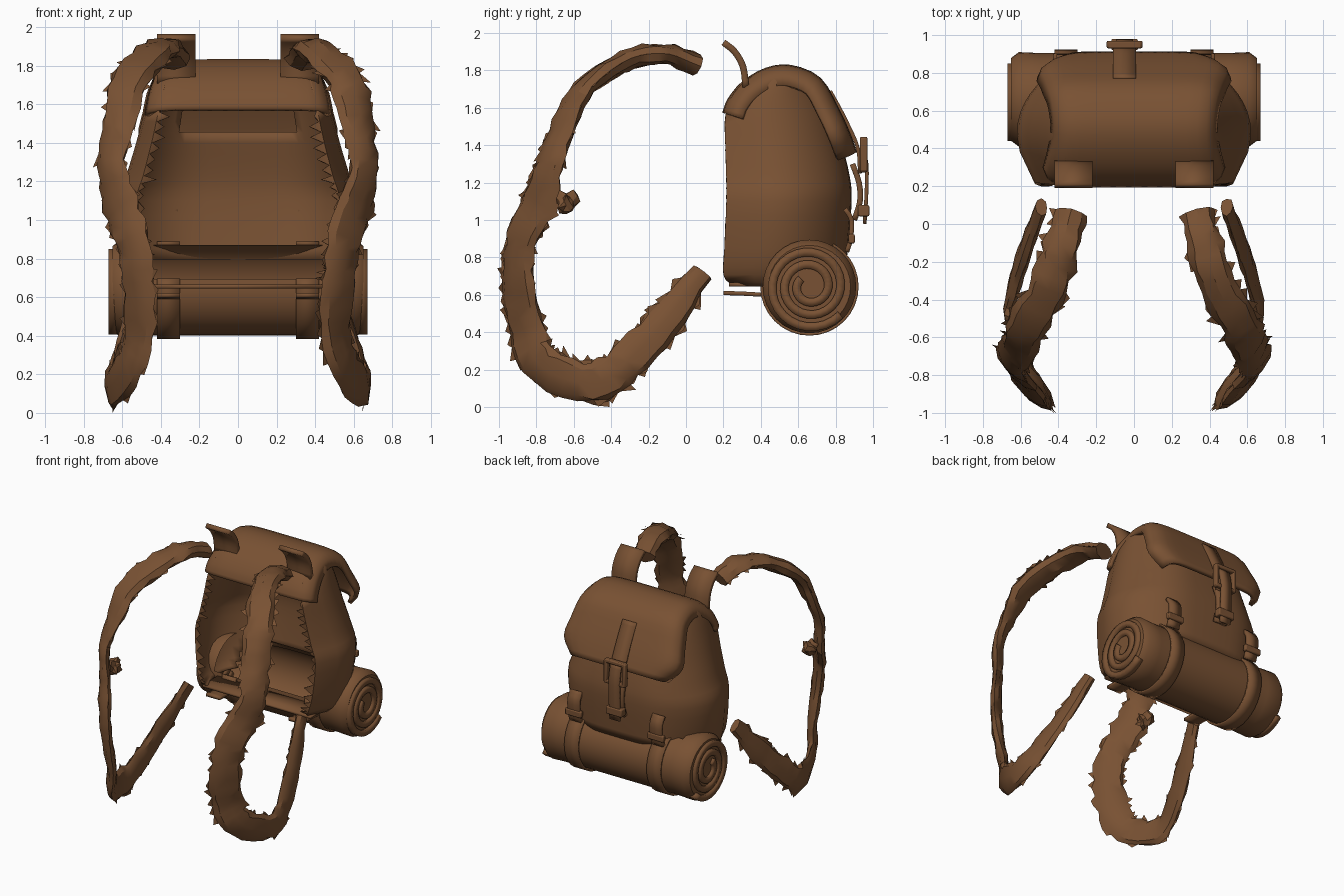
import bpy, bmesh, math, random
from mathutils import Vector

random.seed(4)
if "Cube" in bpy.data.objects:
    bpy.data.objects.remove(bpy.data.objects["Cube"], do_unlink=True)

COLOR = (0.19, 0.083, 0.033, 1)
leather = bpy.data.materials.new("brown_leather")
leather.use_nodes = True
leather.diffuse_color = COLOR
bsdf = next(n for n in leather.node_tree.nodes if n.type == 'BSDF_PRINCIPLED')
bsdf.inputs["Base Color"].default_value = COLOR
bsdf.inputs["Roughness"].default_value = 0.9


def finish(name, bm, thick=0, angle=35, bevel=0):
    """Turn a bmesh into a named, shaded object."""
    bmesh.ops.recalc_face_normals(bm, faces=bm.faces)
    mesh = bpy.data.meshes.new(name)
    bm.to_mesh(mesh)
    bm.free()
    mesh.materials.append(leather)
    obj = bpy.data.objects.new(name, mesh)
    bpy.context.collection.objects.link(obj)
    if thick:
        mod = obj.modifiers.new("thickness", 'SOLIDIFY')
        mod.thickness, mod.offset = thick, 0
    if bevel:
        mod = obj.modifiers.new("soft_edges", 'BEVEL')
        mod.width, mod.segments = bevel, 2
    bpy.ops.object.select_all(action='DESELECT')
    obj.select_set(True)
    bpy.context.view_layer.objects.active = obj
    bpy.ops.object.shade_smooth_by_angle(angle=math.radians(angle))


def loft(bm, rows, closed=False):
    """Bridge rows of points with quads and return the vertex rows."""
    vs = [[bm.verts.new(p) for p in r] for r in rows]
    n = len(vs[0])
    for a, b in zip(vs, vs[1:]):
        for i in range(n if closed else n - 1):
            j = (i + 1) % n
            bm.faces.new((a[i], a[j], b[j], b[i]))
    return vs


def remove_where(bm, rule):
    """Delete the faces whose centre fulfils the rule."""
    doomed = [f for f in bm.faces if rule(f.calc_center_median())]
    bmesh.ops.delete(bm, geom=doomed, context='FACES')


def smooth_path(pts, steps):
    """Sample a Catmull-Rom curve through the points."""
    pts = [Vector(p) for p in pts]
    pts = [2 * pts[0] - pts[1]] + pts + [2 * pts[-1] - pts[-2]]
    out = []
    for a, b, c, d in zip(pts, pts[1:], pts[2:], pts[3:]):
        for s in range(steps):
            t = s / steps
            out.append(0.5 * (2 * b + (c - a) * t + (2 * a - 5 * b + 4 * c - d) * t**2
                              + (3 * b - a - 3 * c + d) * t**3))
    return out + [pts[-2]]


def band(name, x, width, path, thick=0.025):
    """A flat strap following a side-view (y, z) path."""
    bm = bmesh.new()
    pts = smooth_path([(0, y, z) for y, z in path], 3)
    loft(bm, [[(x - width / 2, p.y, p.z), (x + width / 2, p.y, p.z)] for p in pts])
    finish(name, bm, thick)


def box(name, centre, size):
    bm = bmesh.new()
    bmesh.ops.create_cube(bm, size=1)
    for v in bm.verts:
        v.co = Vector(centre) + Vector(a * b for a, b in zip(v.co, size))
    finish(name, bm, bevel=0.008)


# Bag body: stacked U-shaped sections, open toward the wearer
body_rows = smooth_path([(.25, .80, .49), (.205, .84, .54), (.21, .86, .58), (.22, .88, .6),
                         (.22, .87, .56), (.215, .83, .51), (.215, .79, .47),
                         (.26, .74, .44), (.35, .69, .41), (.43, .62, .38)], 3)
heights = smooth_path([(z, 0, 0) for z in
                       (.65, .71, .85, 1.1, 1.23, 1.4, 1.56, 1.68, 1.76, 1.79)], 3)
rows = []
for (front, back, half), h in zip(body_rows, heights):
    ring = []
    for i in range(33):
        a = math.pi * i / 32
        c, s = math.cos(a), math.sin(a)
        bulge = .87 + .17 * math.sin(math.pi * s**.55)
        ring.append((half * math.copysign(abs(c)**.5, c) * bulge,
                     front + (back - front) * s**.6, h.x))
    rows.append(ring)
bm = bmesh.new()
vs = loft(bm, rows)
# Torn leftovers of the front panel along both sides of the opening
for end in (0, -1):
    for a, b in zip(vs[2:18], vs[3:19]):
        mid = (a[end].co + b[end].co) / 2
        mid.x *= random.uniform(.84, .96)
        bm.faces.new((a[end], b[end], bm.verts.new(mid)))
# The wall is missing behind the flap and where the bedroll nestles in
remove_where(bm, lambda c: abs(c.x) < .3 and c.z > 1.43 and c.y > .4)
remove_where(bm, lambda c: abs(c.x) < .46 and c.z < .78 and c.y > .5)
finish("bag_body", bm, 0.012, 40)
bm = bmesh.new()
loft(bm, [[(x, y, .655) for x in (-.47, 0, .47)] for y in (.23, .33, .43)])
finish("bag_floor", bm, 0.02)

# Flap: wraps over the top, its sides drooping around the body
flap_path = smooth_path([(.47, .208, 1.57), (.465, .235, 1.64), (.45, .31, 1.73), (.43, .43, 1.8),
                         (.43, .56, 1.815), (.45, .71, 1.75), (.48, .80, 1.6),
                         (.5, .86, 1.47), (.41, .90, 1.36)], 3)
rows = []
for i, p in enumerate(flap_path):
    q = flap_path[max(i - 1, 0)]
    r = flap_path[min(i + 1, len(flap_path) - 1)]
    inward = Vector((0, r.z - q.z, q.y - r.y)).normalized()
    row = []
    for k in range(17):
        t = k / 8 - 1
        droop = inward * .1 * t**6
        row.append((p.x * math.sin(t * 1.4) / math.sin(1.4), p.y + droop.y, p.z + droop.z))
    rows.append(row)
bm = bmesh.new()
loft(bm, rows)
finish("top_flap", bm, 0.03, 45)

# Closing strap with its buckle
MID = -.05
band("flap_strap", MID, .12, [(.77, 1.69), (.82, 1.6), (.875, 1.49), (.92, 1.38), (.93, 1.25)], .02)
band("lower_strap", MID, .11, [(.89, 1.3), (.925, 1.2), (.93, 1.1), (.9, 1.0)], .03)
band("strap_tail", MID, .09, [(.94, 1.42), (.965, 1.3), (.965, 1.15), (.955, .98)], .02)
for z in (1.27, 1.43):
    box("buckle_bar", (MID, .95, z), (.18, .04, .03))
for side in (-1, 1):
    box("buckle_side", (MID + side * .08, .95, 1.35), (.03, .04, .18))
box("strap_keeper", (MID, .95, 1.05), (.14, .06, .06))

# Bedroll: hollow roll, open inside the bag, with a coiled sheet at both ends
ROLL = Vector((0, .66, .645))
TURN = [math.tau * k / 32 for k in range(32)]


def inside_bag(c):
    return abs(c.x) < .48 and c.z > .69 and c.y < .74


def roll_ring(x, r):
    return [(x, ROLL.y + r * math.cos(a), ROLL.z + r * math.sin(a)) for a in TURN]


bm = bmesh.new()
core = [(-.65, .03), (-.65, .22), (-.61, .25)] + [(x / 10, .245) for x in range(-5, 6)]
core += [(.61, .25), (.65, .22), (.65, .03)]
vs = loft(bm, [roll_ring(x, r) for x, r in core], True)
bm.faces.new(vs[0])
bm.faces.new(vs[-1])
remove_where(bm, inside_bag)
finish("bedroll", bm, 0, 40)
for side in (-1, 1):
    bm = bmesh.new()
    coil = []
    for k in range(71):
        a, r = math.tau * k / 28 + 2.4, .06 + .165 * k / 70
        coil.append((ROLL.y + r * math.cos(a), ROLL.z + r * math.sin(a)))
    loft(bm, [[(side * x, y, z) for y, z in coil] for x in (.62, .67)])
    finish("bedroll_coil", bm, 0.045, 40)

# Straps holding the bedroll, with tails under the bag and tabs on its back
for x in (-.36, .36):
    bm = bmesh.new()
    loft(bm, [roll_ring(x + w, .256) for w in (-.06, .06)], True)
    remove_where(bm, inside_bag)
    finish("bedroll_strap", bm, 0.014, 40)
    band("bedroll_strap_tail", x, .12, [(.2, .61), (.3, .607), (.42, .6)], .022)
    band("bedroll_tab", x, .1, [(.85, 1.06), (.885, 1.0), (.88, .9), (.86, .83)], .025)
    box("bedroll_buckle", (x, .885, .9), (.14, .035, .05))

# Curved tabs where the shoulder straps leave the bag
for x in (-.32, .32):
    band("shoulder_tab", x, .2, [(.2, 1.95), (.26, 1.9), (.305, 1.82), (.32, 1.71)], .035)

# Frayed shoulder straps, twisting on their way: (x, y, z), half width, twist in degrees
STRAP = [(.33, .06, 1.83, .09, 90), (.38, -.12, 1.89, .1, 90), (.45, -.33, 1.85, .11, 90),
         (.57, -.54, 1.71, .11, 75), (.61, -.65, 1.52, .1, 60), (.655, -.73, 1.3, .105, 45),
         (.62, -.78, 1.1, .13, 40), (.55, -.88, .9, .12, 45), (.52, -.9, .68, .12, 45),
         (.51, -.85, .42, .12, 40), (.57, -.76, .22, .12, 25), (.655, -.5, .13, .115, 5),
         (.63, -.32, .24, .105, 0), (.57, -.13, .44, .095, 0), (.49, .09, .72, .06, 0)]
path = smooth_path([p[:3] for p in STRAP], 4)
shape = smooth_path([(p[3], math.radians(p[4]), 0) for p in STRAP], 4)
for side, name in ((1, "left_shoulder_strap"), (-1, "right_shoulder_strap")):
    rows, edges = [], []
    for i, p in enumerate(path):
        tangent = (path[min(i + 1, len(path) - 1)] - path[max(i - 1, 0)]).normalized()
        across = Vector((1, 0, 0))
        across = (across - tangent * across.dot(tangent)).normalized()
        normal = tangent.cross(across)
        half, twist, _ = shape[i]
        wide = across * math.sin(twist) - normal * math.cos(twist)
        thin = tangent.cross(wide) * (.036 + .022 * math.sin(twist)**4)
        ring = []
        for k in range(8):
            a = math.tau * k / 8
            j = random.uniform(.8, 1.1)
            ring.append(p + (wide * half * math.cos(a) + thin * math.sin(a)) * j)
        rows.append([(v.x * side, v.y, v.z) for v in ring])
        edges.append(Vector((wide.x * side, wide.y, wide.z)))
    bm = bmesh.new()
    vs = loft(bm, rows, True)
    bm.faces.new(vs[0])
    bm.faces.new(vs[-1])
    # Loose torn scraps on the edges
    for i in range(len(vs) - 1):
        for k, sign in ((0, 1), (4, -1)):
            if random.random() < .45:
                a, b = vs[i][k], vs[i + 1][k]
                push = edges[i] * sign * random.uniform(.01, .04)
                tip = bm.verts.new(a.co.lerp(b.co, random.uniform(-.1, 1.2)) + push)
                bm.faces.new((a, b, tip))
    finish(name, bm, 0, 30)

# Ragged tuft on the inner edge of the right strap
bm = bmesh.new()
bmesh.ops.create_icosphere(bm, subdivisions=2, radius=.06)
for v in bm.verts:
    v.co = v.co * random.uniform(.6, 1.4) + Vector((-.64, -.64, 1.1))
finish("strap_tuft", bm, 0, 20)
